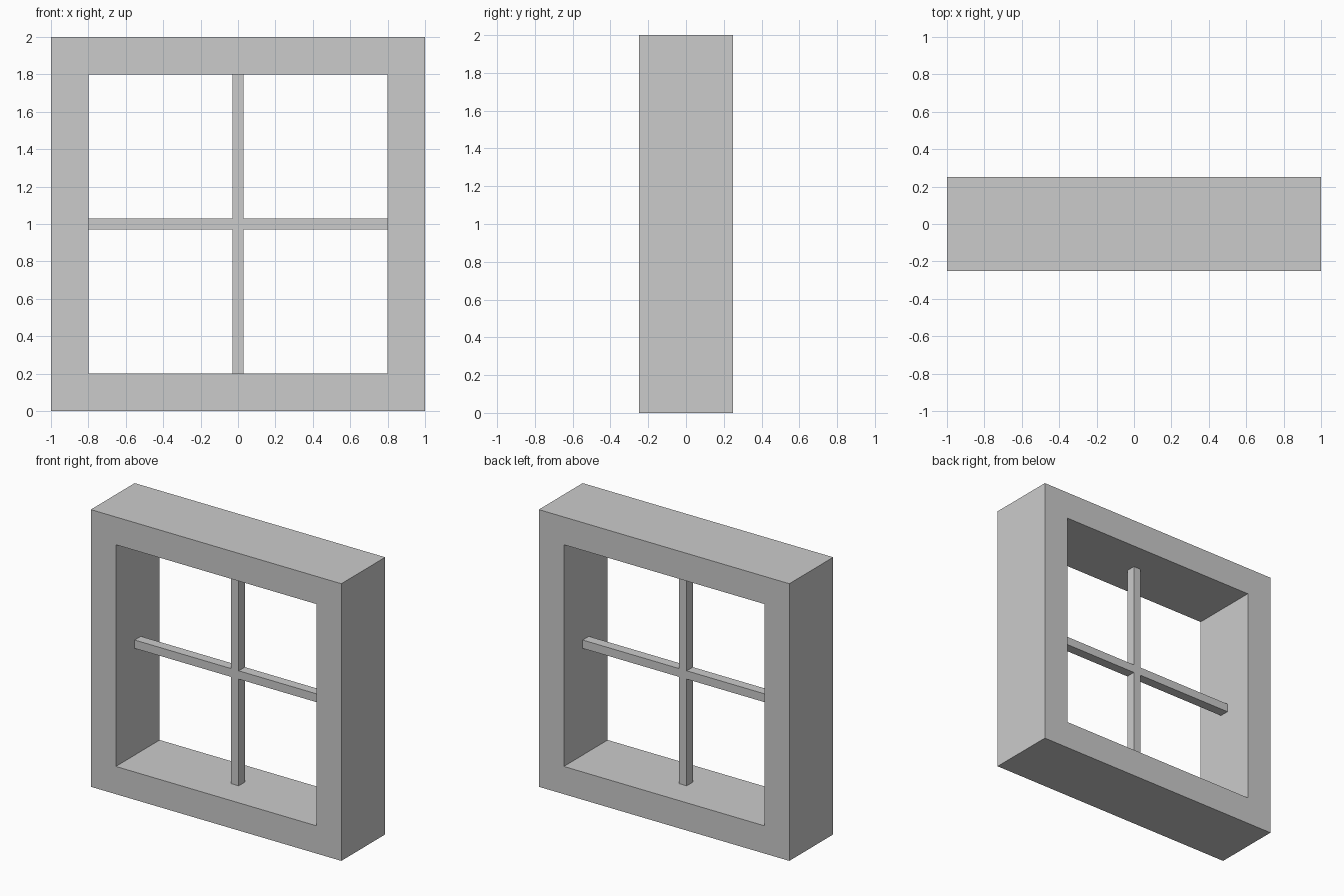
import bpy, bmesh

if "Cube" in bpy.data.objects:
    bpy.data.objects.remove(bpy.data.objects["Cube"])

MID = 1.0      # height of the window centre
OUTER = 1.0    # half size of the frame
INNER = 0.8    # half size of the opening
BAR = 0.03     # half width of the glazing bars


def extrude_along_y(name, faces, depth):
    """Extrude flat (x, z) polygons, sharing corners, to a solid centred on y = 0."""
    bm = bmesh.new()
    for pts in faces:
        bm.faces.new([bm.verts.new((x, -depth / 2, MID + z)) for x, z in pts])
    bmesh.ops.remove_doubles(bm, verts=bm.verts, dist=1e-5)
    ret = bmesh.ops.extrude_face_region(bm, geom=bm.faces[:], use_keep_orig=True)
    moved = [g for g in ret["geom"] if isinstance(g, bmesh.types.BMVert)]
    bmesh.ops.translate(bm, verts=moved, vec=(0, depth, 0))
    bmesh.ops.recalc_face_normals(bm, faces=bm.faces)
    mesh = bpy.data.meshes.new(name)
    bm.to_mesh(mesh)
    bm.free()
    obj = bpy.data.objects.new(name, mesh)
    bpy.context.collection.objects.link(obj)
    return obj


def quarter_turns(pts):
    """Repeat a polygon four times around the window centre."""
    result = []
    for _ in range(4):
        result.append(pts)
        pts = [(-z, x) for x, z in pts]
    return result


# Square outer frame: four mitred sides joined in one solid
side = [(-OUTER, -OUTER), (OUTER, -OUTER), (INNER, -INNER), (-INNER, -INNER)]
extrude_along_y("window_frame", quarter_turns(side), 0.5)

# Thin cross of glazing bars: four arms and a centre square
arm = [(BAR, -BAR), (INNER, -BAR), (INNER, BAR), (BAR, BAR)]
hub = [(-BAR, -BAR), (BAR, -BAR), (BAR, BAR), (-BAR, BAR)]
extrude_along_y("glazing_bars", quarter_turns(arm) + [hub], 0.07)
